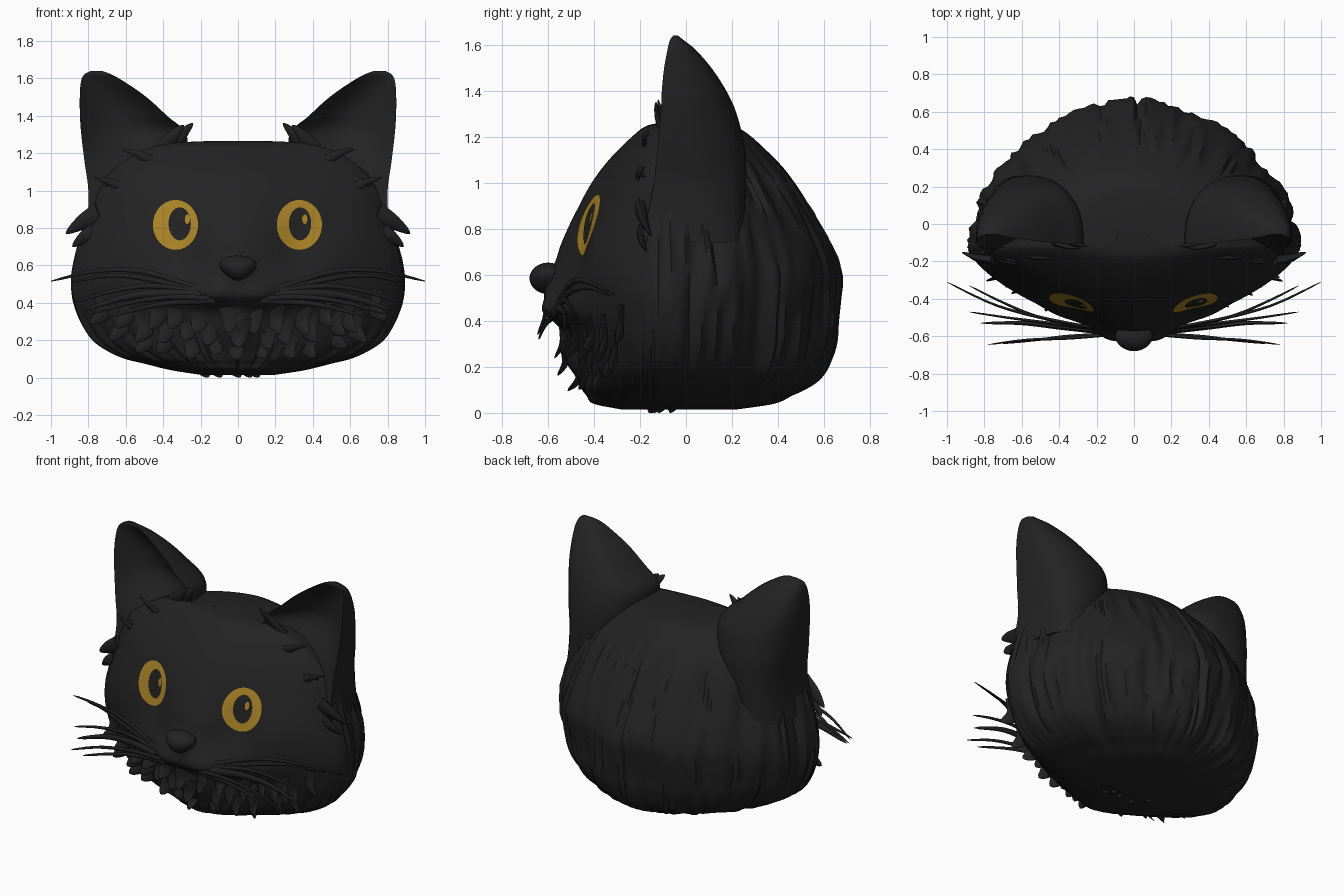
import bpy, bmesh, math, random
from mathutils import Vector, noise
from mathutils.bvhtree import BVHTree

if "Cube" in bpy.data.objects:
    bpy.data.objects.remove(bpy.data.objects["Cube"])

random.seed(4)


def material(name, rgb):
    m = bpy.data.materials.new(name)
    m.diffuse_color = (*rgb, 1)
    m.use_nodes = True
    m.node_tree.nodes["Principled BSDF"].inputs["Base Color"].default_value = m.diffuse_color
    return m


BLACK = material("black_fur", (0.016, 0.016, 0.016))
AMBER = material("amber", (0.40, 0.225, 0.019))


def finish(bm, name, mat, fix=True):
    if fix:
        bmesh.ops.recalc_face_normals(bm, faces=bm.faces)
    me = bpy.data.meshes.new(name)
    bm.to_mesh(me)
    bm.free()
    me.materials.append(mat)
    ob = bpy.data.objects.new(name, me)
    bpy.context.collection.objects.link(ob)
    bpy.ops.object.select_all(action='DESELECT')
    ob.select_set(True)
    bpy.context.view_layer.objects.active = ob
    bpy.ops.object.shade_smooth_by_angle(angle=math.radians(50))
    return ob


def spline(rows, n):
    """Smooth samples through a short table of rows."""
    out, last = [], len(rows) - 1
    for i in range(n):
        t = i / (n - 1) * last
        k = min(int(t), last - 1)
        u = t - k
        p = [rows[max(0, min(last, k + j))] for j in (-1, 0, 1, 2)]
        out.append([0.5 * (2 * b + (c - a) * u + (2 * a - 5 * b + 4 * c - d) * u * u
                           + (3 * b - a - 3 * c + d) * u ** 3) for a, b, c, d in zip(*p)])
    return out


def loft(bm, rings):
    """Join closed rings of points and cap both ends."""
    vs = [[bm.verts.new(p) for p in r] for r in rings]
    n = len(vs[0])
    for a, b in zip(vs, vs[1:]):
        for i in range(n):
            j = (i + 1) % n
            bm.faces.new((a[i], a[j], b[j], b[i]))
    bm.faces.new(vs[0][::-1])
    bm.faces.new(vs[-1])


def strand(bm, pts, r, power=1.0, flat=0.6, sides=8):
    """Tapered hair or tuft along a path."""
    c = [Vector(p) for p in spline(pts, 12)]
    rings = []
    for i, p in enumerate(c):
        t = (c[min(i + 1, 11)] - c[max(i - 1, 0)]).normalized()
        a = t.cross(Vector((0.1, 1, 0.2))).normalized()
        b = t.cross(a)
        rad = r * (1 - i / 11) ** power + 0.002
        ring = [p + a * rad * math.cos(k * math.tau / sides) + b * rad * flat * math.sin(k * math.tau / sides)
                for k in range(sides)]
        rings.append([(q.x, q.y, max(q.z, 0)) for q in ring])
    loft(bm, rings)


def step(x, a, b):
    t = max(0, min(1, (x - a) / (b - a)))
    return t * t * (3 - 2 * t)


def power(v, e):
    return math.copysign(abs(v) ** e, v)


# head: rows are height, half width, front, back
HEAD = [(.015, .2, -.28, .22), (.04, .36, -.40, .38), (.075, .5, -.425, .45), (.1, .6, -.44, .5),
        (.14, .69, -.45, .56), (.2, .775, -.465, .605), (.3, .84, -.49, .64), (.4, .875, -.515, .65),
        (.5, .89, -.545, .66), (.6, .88, -.565, .665), (.7, .855, -.555, .635), (.8, .825, -.515, .585),
        (.9, .79, -.465, .53), (1.0, .75, -.41, .465), (1.1, .68, -.335, .385), (1.2, .54, -.235, .285),
        (1.25, .38, -.165, .2), (1.265, .15, -.06, .1)]
MID, SEG = -0.12, 200


def relief(x, z):
    """Muzzle pads, chin and nose bridge, less the eye sockets."""
    h = math.exp(-((z - .44) / (.1 if z > .44 else .06)) ** 2)
    pads = sum(.1 * math.exp(-((x - s * .12) / .13) ** 2) + .045 * math.exp(-((x - s * .38) / .16) ** 2)
               for s in (1, -1))
    chin = .06 * math.exp(-(x / .09) ** 2 - ((z - .27) / .1) ** 2)
    bridge = .045 * math.exp(-(x / .09) ** 2 - ((z - .57) / .06) ** 2)
    sockets = sum(.05 * math.exp(-((x - s * .3) / .14) ** 2 - ((z - .7) / .15) ** 2) for s in (1, -1))
    return h * pads + chin + bridge - sockets


rings = []
for z, w, f, b in spline(HEAD, 120):
    ring = []
    for i in range(SEG):
        a = math.tau * i / SEG
        c, s = math.cos(a), math.sin(a)
        e = 2 / 1.55 if s < 0 else 2 / 1.78
        x = w * power(c, e)
        y = MID + ((b - MID) if s >= 0 else (MID - f)) * power(s, e)
        # long vertical fur ridges on the back, sides and jaw
        n = noise.noise(Vector((11 * c, 11 * s, z * 1.4))) + .4 * noise.noise(Vector((24 * c, 24 * s, z * 2)))
        amt = step(y, -.25, .1) * (1 - step(z, .95, 1.2)) + .6 * (1 - step(z, .15, .38)) * step(-s, 0, .3)
        d = .045 * min(amt, 1) * (.4 - 1.3 * abs(n)) * step(z, 0, .12)
        x, y = x + c * d, y + s * d
        if s < 0:
            y -= relief(x, z) * step(-s, 0, .15)
        ring.append((x, y, z))
    rings.append(ring)
bm = bmesh.new()
loft(bm, rings)
bmesh.ops.recalc_face_normals(bm, faces=bm.faces)
tree = BVHTree.FromBMesh(bm)
finish(bm, "head", BLACK)


def on_face(x, z):
    hit = tree.ray_cast(Vector((x, -2, z)), Vector((0, 1, 0)))
    return hit[0], hit[1]


# ears: rows are height, inner x, outer x, front, back, hollow depth
EAR = [(.74, .45, .825, -.21, .25, 0), (.85, .42, .805, -.17, .255, 0), (1.0, .36, .80, -.14, .26, 0),
       (1.15, .29, .82, -.125, .255, .15), (1.3, .275, .838, -.11, .22, .4), (1.4, .38, .845, -.105, .175, .45),
       (1.5, .49, .846, -.095, .11, .45), (1.58, .605, .84, -.08, .04, .35), (1.62, .675, .822, -.07, -.01, .2),
       (1.64, .73, .785, -.055, -.035, 0)]
for s, side in ((1, "right"), (-1, "left")):
    rings = []
    for z, xi, xo, f, b, d in spline(EAR, 50):
        m, h = (xi + xo) / 2, (xo - xi) / 2
        arc = [t * math.pi / 24 for t in range(25)]
        back = [(s * (m + h * power(math.cos(t), .8)), f + (b - f) * power(math.sin(t), .8), z) for t in arc]
        front = [(s * (m + h * u), f + (b - f) * d * (1 - u * u), z) for u in (k / 8 - 1 for k in range(1, 16))]
        rings.append(back + front)
    bm = bmesh.new()
    loft(bm, rings)
    finish(bm, side + "_ear", BLACK)


# eyes: thin plates laid on the face
def plate(name, cx, cz, rx, rz, lift, mat):
    bm = bmesh.new()
    prev, N = None, 40
    for k in range(7):
        ring = []
        for i in range(1 if k == 0 else N):
            a = math.tau * i / N
            p, n = on_face(cx + rx * k / 6 * math.cos(a), cz + rz * k / 6 * math.sin(a))
            ring.append(bm.verts.new(p + n * lift))
        for i in range(N):
            j = (i + 1) % N
            if k == 1:
                bm.faces.new((prev[0], ring[i], ring[j]))
            elif k > 1:
                bm.faces.new((prev[i], ring[i], ring[j], prev[j]))
        prev = ring
    finish(bm, name, mat, fix=False)


for side, ex, px, hx in (("right", .327, .33, .355), ("left", -.333, -.31, -.268)):
    plate(side + "_iris", ex, .815, .121, .133, .004, AMBER)
    plate(side + "_pupil", px, .82, .06, .088, .007, BLACK)
    plate(side + "_eye_glint", hx, .845, .014, .025, .0095, AMBER)

# nose: rounded triangle
bm = bmesh.new()
bmesh.ops.create_uvsphere(bm, u_segments=32, v_segments=20, radius=1)
for v in bm.verts:
    x, y, z = v.co
    v.co = (x * .118 * (.8 + .3 * z), -.6 + y * .08, .585 + z * .068)
finish(bm, "nose", BLACK)

# whiskers
WHISKERS = [[(.2, -.56, .47), (.5, -.50, .565), (.75, -.43, .57), (1.0, -.31, .515)],
            [(.2, -.56, .46), (.5, -.50, .53), (.7, -.42, .545), (.88, -.33, .51)],
            [(.2, -.56, .45), (.45, -.53, .49), (.68, -.5, .46), (.88, -.47, .40)],
            [(.2, -.57, .43), (.4, -.55, .45), (.6, -.53, .43), (.82, -.53, .36)],
            [(.12, -.59, .42), (.35, -.61, .43), (.58, -.62, .40), (.78, -.645, .34)],
            [(.12, -.59, .41), (.35, -.60, .40), (.52, -.62, .37), (.7, -.64, .32)]]
for s, side in ((1, "right"), (-1, "left")):
    bm = bmesh.new()
    for k, path in enumerate(WHISKERS):
        strand(bm, [(s * x, y, z) for x, y, z in path], .028 if k == 3 else .015, .5)
    finish(bm, side + "_whiskers", BLACK)

# cheek and ear tufts: base, tip, thickness
TUFTS = [((.74, -.19, .87), (.92, -.15, .77), .07), ((.77, -.19, .77), (.885, -.17, .70), .055),
         ((.36, -.08, 1.22), (.24, -.12, 1.36), .05), ((.4, -.1, 1.22), (.29, -.13, 1.35), .05),
         ((.47, -.18, 1.16), (.62, -.16, 1.22), .03), ((.58, -.19, 1.04), (.72, -.18, 1.03), .035),
         ((.6, -.21, 1.0), (.77, -.18, 1.07), .03)]
bm = bmesh.new()
for s in (1, -1):
    for a, b, r in TUFTS:
        m = [(p + q) / 2 for p, q in zip(a, b)]
        strand(bm, [(s * a[0], a[1], a[2]), (s * m[0], m[1] - .01, m[2] + .01), (s * b[0], b[1], b[2])], r, .8, .4)
finish(bm, "cheek_and_ear_tufts", BLACK)

# ruff of flat overlapping locks under the muzzle
bm = bmesh.new()
for z0, half, count, drop in ((.37, .7, 12, .14), (.28, .64, 11, .13), (.19, .5, 9, .11)):
    for i in range(count):
        x = half * (2 * i / (count - 1) - 1) + random.uniform(-.025, .025)
        z = z0 + .06 * (x / half) ** 2 + random.uniform(-.02, .02)
        p, n = on_face(x, z)
        n = Vector((n.x, n.y, 0)).normalized()
        down = Vector((x * .1, 0, -drop * random.uniform(.8, 1.1)))
        q = on_face(x, z + down.z * .5)[0]
        strand(bm, [p - n * .025 + Vector((0, 0, .03)), q + n * .002, p + n * .012 + down], .075, .7, .3)
# small tufts on the underside
for x, y in ((0, -.12), (.1, -.14), (-.1, -.13), (.06, -.1), (-.17, -.05)):
    strand(bm, [(x, y, .06), (x, y - .01, .03), (x + .01, y - .02, .0)], .08)
finish(bm, "jaw_ruff", BLACK)
